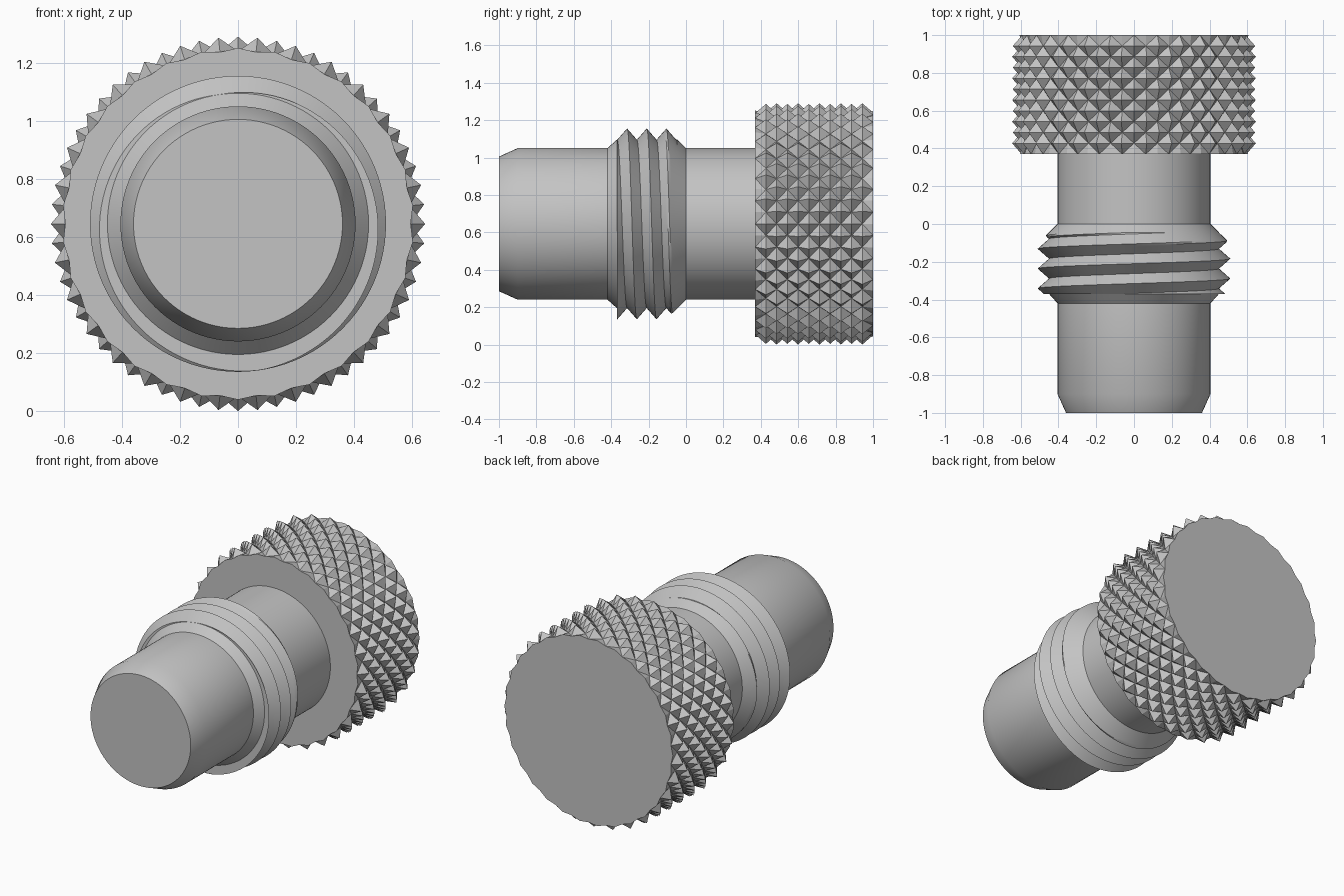
import bpy, bmesh
from math import sin, cos, pi

AXIS_Z = 0.645

cube = bpy.data.objects.get("Cube")
if cube:
    bpy.data.objects.remove(cube, do_unlink=True)

grey = bpy.data.materials.new("plain_grey")
grey.use_nodes = True
colour = (0.55, 0.55, 0.55, 1)
grey.diffuse_color = colour
grey.node_tree.nodes["Principled BSDF"].inputs["Base Color"].default_value = colour


def point(angle, y, r):
    """Point around the long axis; angle runs from the top towards +x."""
    return (r * sin(angle), y, AXIS_Z + r * cos(angle))


def finish(name, bm, smooth):
    bmesh.ops.remove_doubles(bm, verts=bm.verts, dist=0.0002)
    bmesh.ops.dissolve_degenerate(bm, edges=bm.edges, dist=0.0001)
    bmesh.ops.recalc_face_normals(bm, faces=bm.faces)
    mesh = bpy.data.meshes.new(name)
    bm.to_mesh(mesh)
    bm.free()
    mesh.materials.append(grey)
    obj = bpy.data.objects.new(name, mesh)
    bpy.context.collection.objects.link(obj)
    if smooth:
        bpy.ops.object.select_all(action="DESELECT")
        obj.select_set(True)
        bpy.context.view_layer.objects.active = obj
        bpy.ops.object.shade_smooth_by_angle(angle=pi / 6)


# Threaded shaft: a lathed profile whose middle section follows a helix
PITCH, ROOT, CREST, SHAFT = 0.105, 0.45, 0.51, 0.405
START, END, FIRST_CREST = -0.37, -0.045, -0.315
SEGMENTS, STEPS = 96, 12


def shaft_profile(angle):
    crest_y = FIRST_CREST + PITCH * angle / (2 * pi)
    pts = [(-1, 0), (-1, 0.36), (-0.9, SHAFT), (-0.42, SHAFT), (START, ROOT)]
    for s in range(-3 * STEPS, 4 * STEPS + 1):
        y = min(max(crest_y + PITCH * s / STEPS, START), END)
        phase = ((y - crest_y) / PITCH) % 1
        ridge = abs(2 * phase - 1)
        r = ROOT + (CREST - ROOT) * ridge
        pts.append((y, min(r, SHAFT - y)))
    return pts + [(END, ROOT), (0, SHAFT), (0.38, SHAFT)]


bm = bmesh.new()
columns = []
for i in range(SEGMENTS + 1):
    a = 2 * pi * i / SEGMENTS
    columns.append([bm.verts.new(point(a, y, r)) for y, r in shaft_profile(a)])
for c, d in zip(columns, columns[1:]):
    for k in range(len(c) - 1):
        bm.faces.new((c[k], d[k], d[k + 1], c[k + 1]))
finish("threaded_shaft", bm, True)

# Knurled knob: checkerboard of peaks and valleys, split along the valleys
AROUND, ROWS = 60, 11
FRONT, BACK, VALLEY, PEAK, RIM = 0.37, 1.0, 0.595, 0.645, 0.606

bm = bmesh.new()
rings = []
for j in range(ROWS + 1):
    y = FRONT + (BACK - FRONT) * j / ROWS
    high = RIM if j in (0, ROWS) else PEAK
    rings.append([bm.verts.new(point(2 * pi * i / AROUND, y,
                                     VALLEY if (i + j) % 2 else high))
                  for i in range(AROUND)])
for j in range(ROWS):
    for i in range(AROUND):
        n = (i + 1) % AROUND
        a, b = rings[j][i], rings[j][n]
        c, d = rings[j + 1][n], rings[j + 1][i]
        tris = ((a, b, d), (b, c, d)) if (i + j) % 2 == 0 else ((a, b, c), (a, c, d))
        for t in tris:
            bm.faces.new(t)
bm.faces.new(rings[0])
bm.faces.new(rings[-1])
finish("knurled_knob", bm, False)
